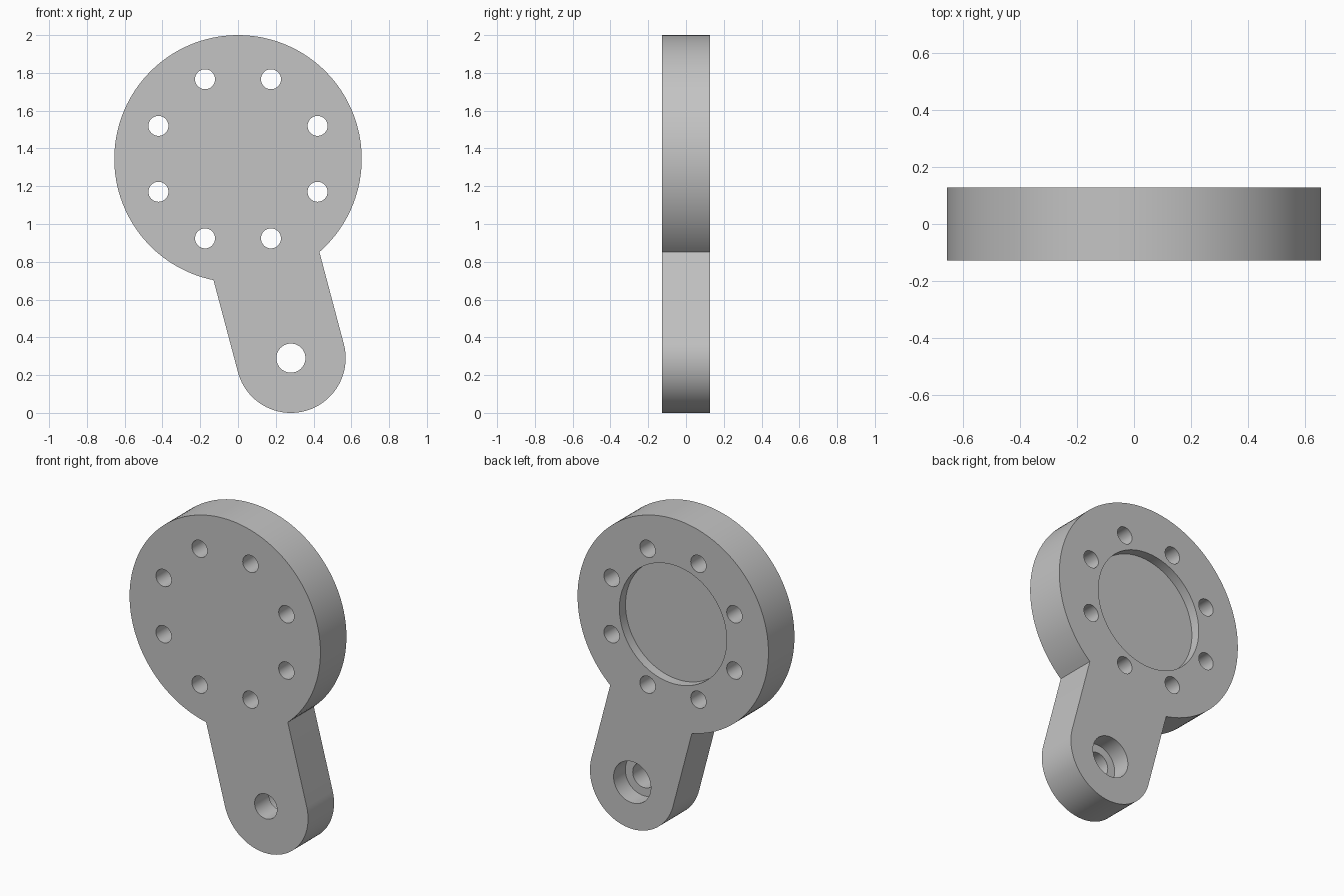
import bpy, bmesh
from math import sin, cos, asin, atan2, pi
from mathutils import Vector

cube = bpy.data.objects.get("Cube")
if cube:
    bpy.data.objects.remove(cube)

HALF = 0.1275                    # half the plate thickness
HUB, HUB_R = Vector((0, 1.345)), 0.655
END, END_R = Vector((0.28, 0.29)), 0.29

grey = bpy.data.materials.new("plain_grey")
grey.use_nodes = True
grey.diffuse_color = (0.55, 0.55, 0.55, 1)
grey.node_tree.nodes["Principled BSDF"].inputs["Base Color"].default_value = grey.diffuse_color


def arc(centre, radius, start, stop, steps):
    """Points along an arc in the x-z plane."""
    angles = [start + (stop - start) * i / steps for i in range(steps + 1)]
    return [centre + radius * Vector((cos(a), sin(a))) for a in angles]


def prism(name, outlines, y_front, y_back):
    """Extrude closed x-z outlines from y_front to y_back."""
    bm = bmesh.new()
    for outline in outlines:
        face = bm.faces.new([bm.verts.new((p.x, y_front, p.y)) for p in outline])
        grown = bmesh.ops.extrude_face_region(bm, geom=[face], use_keep_orig=True)
        moved = [g for g in grown["geom"] if isinstance(g, bmesh.types.BMVert)]
        bmesh.ops.translate(bm, verts=moved, vec=(0, y_back - y_front, 0))
    bmesh.ops.recalc_face_normals(bm, faces=bm.faces)
    mesh = bpy.data.meshes.new(name)
    bm.to_mesh(mesh)
    bm.free()
    mesh.materials.append(grey)
    obj = bpy.data.objects.new(name, mesh)
    bpy.context.collection.objects.link(obj)
    return obj


def circle(centre, radius, steps):
    return arc(centre, radius, 0, 2 * pi, steps)[:-1]


def cut(target, cutter):
    """Subtract the cutter and remove it."""
    mod = target.modifiers.new(cutter.name, "BOOLEAN")
    mod.operation, mod.solver, mod.object = "DIFFERENCE", "EXACT", cutter
    bpy.context.view_layer.objects.active = target
    bpy.ops.object.modifier_apply(modifier=mod.name)
    bpy.data.objects.remove(cutter)


# Round hub with a slanted, round-ended arm, as one outline
axis = END - HUB
lean = atan2(axis.y, axis.x)
spread = asin(END_R / HUB_R)
outline = arc(HUB, HUB_R, lean + spread, lean - spread + 2 * pi, 112)
outline += arc(END, END_R, lean - pi / 2, lean + pi / 2, 48)
plate = prism("lever_plate", [outline], -HALF, HALF)

# Ring of bolt holes and the pivot hole, right through
holes = [circle(HUB + 0.456 * Vector((cos(a), sin(a))), 0.053, 32)
         for a in [(i + 0.5) * pi / 4 for i in range(8)]]
holes.append(circle(END, 0.077, 40))
cut(plate, prism("through_holes", holes, -HALF - 0.1, HALF + 0.1))

# Shallow round recess and pivot counterbore in the back
cut(plate, prism("hub_recess", [circle(HUB, 0.368, 96)], HALF - 0.06, HALF + 0.1))
cut(plate, prism("pivot_counterbore", [circle(END, 0.128, 48)], HALF - 0.115, HALF + 0.1))

bpy.ops.object.select_all(action="DESELECT")
plate.select_set(True)
bpy.context.view_layer.objects.active = plate
bpy.ops.object.shade_smooth_by_angle()
